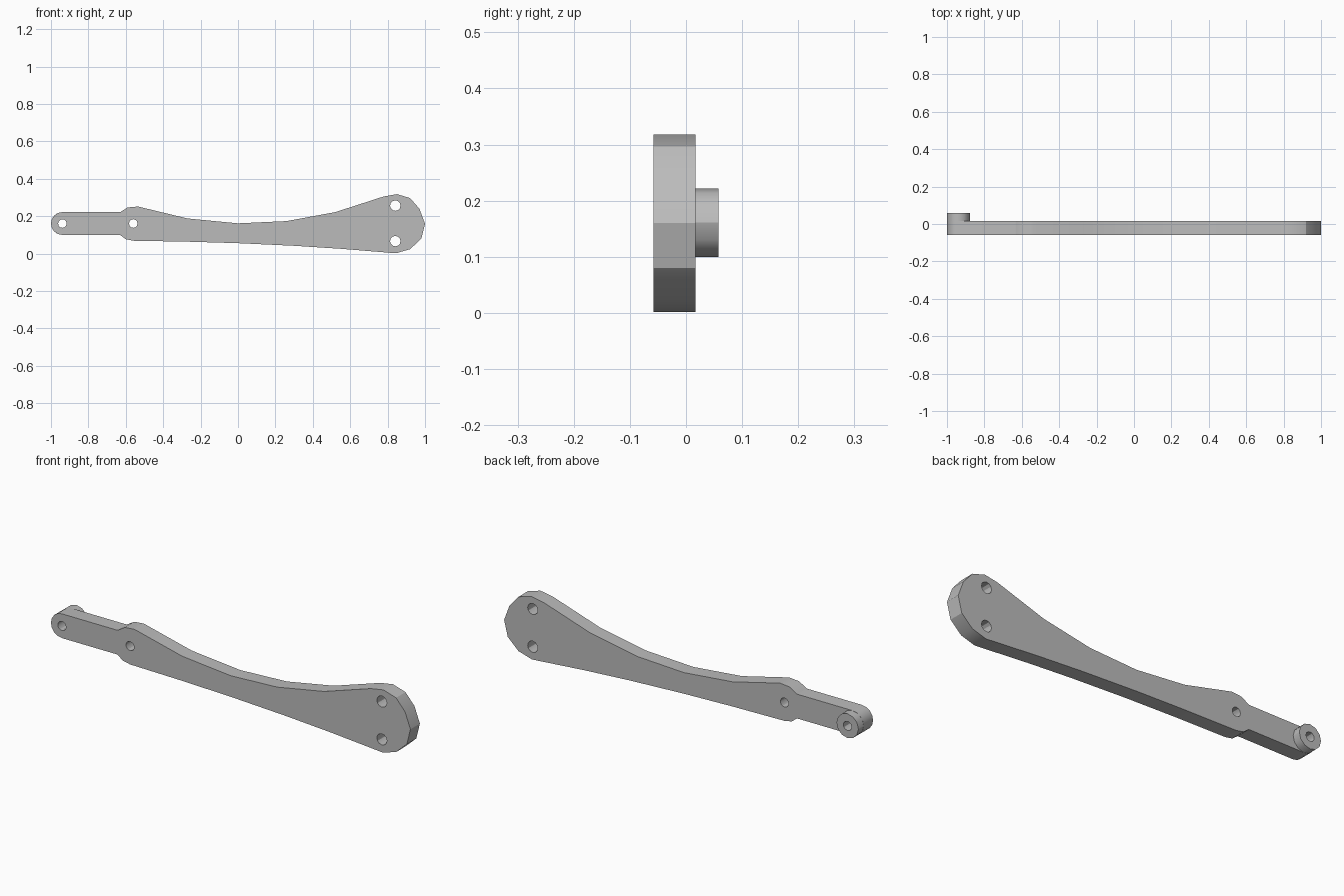
import bpy, bmesh
from math import sin, cos, pi, radians

cube = bpy.data.objects.get("Cube")
if cube:
    bpy.data.objects.remove(cube, do_unlink=True)

grey = bpy.data.materials.new("plain grey")
grey.use_nodes = True
grey.diffuse_color = (0.5, 0.5, 0.5, 1)
grey.node_tree.nodes["Principled BSDF"].inputs["Base Color"].default_value = (0.5, 0.5, 0.5, 1)


def arc(cx, cz, r, sides, start=0, sweep=2 * pi, closed=True):
    steps = sides if closed else sides + 1
    return [(cx + r * cos(start + sweep * i / sides),
             cz + r * sin(start + sweep * i / sides)) for i in range(steps)]


def plate(name, loops, y_front, y_back):
    """Extrude an outline (first loop) with holes (other loops) along y."""
    curve = bpy.data.curves.new(name + "_profile", "CURVE")
    curve.dimensions = "2D"
    curve.fill_mode = "BOTH"
    curve.extrude = (y_back - y_front) / 2
    for loop in loops:
        spline = curve.splines.new("POLY")
        spline.points.add(len(loop) - 1)
        for point, (x, z) in zip(spline.points, loop):
            point.co = (x, z, 0, 1)
        spline.use_cyclic_u = True
    helper = bpy.data.objects.new(name + "_profile", curve)
    bpy.context.collection.objects.link(helper)
    bpy.context.view_layer.update()
    graph = bpy.context.evaluated_depsgraph_get()
    mesh = bpy.data.meshes.new_from_object(helper.evaluated_get(graph))
    bpy.data.objects.remove(helper, do_unlink=True)

    # Weld the caps to the walls and stand the plate upright
    bm = bmesh.new()
    bm.from_mesh(mesh)
    bmesh.ops.remove_doubles(bm, verts=bm.verts, dist=0.0005)
    for v in bm.verts:
        x, z, depth = v.co
        v.co = (x, (y_front + y_back) / 2 - depth, z)
    bmesh.ops.recalc_face_normals(bm, faces=bm.faces)
    bm.to_mesh(mesh)
    bm.free()
    mesh.materials.clear()
    mesh.materials.append(grey)
    obj = bpy.data.objects.new(name, mesh)
    bpy.context.collection.objects.link(obj)
    bpy.ops.object.select_all(action="DESELECT")
    obj.select_set(True)
    bpy.context.view_layer.objects.active = obj
    bpy.ops.object.shade_smooth_by_angle(angle=radians(30))
    return obj


# Lever body: narrow shank, shoulder, waist and broad rounded head
pivot = (-0.939, 0.161)
upper = [(-0.63, 0.222), (-0.59, 0.247), (-0.535, 0.252), (-0.27, 0.188),
         (0, 0.162), (0.26, 0.174), (0.52, 0.222), (0.78, 0.306)]
head = [(0.85, 0.318), (0.92, 0.297), (0.97, 0.24), (1, 0.16),
        (0.98, 0.08), (0.92, 0.024), (0.845, 0.002)]
lower = [(0.55, 0.026), (0.3, 0.042), (0, 0.056), (-0.27, 0.064),
         (-0.56, 0.069), (-0.6, 0.077), (-0.63, 0.1)]
shank_end = arc(*pivot, 0.061, 8, -pi / 2, -pi, closed=False)
pivot_hole = arc(*pivot, 0.023, 12)
holes = [pivot_hole, arc(-0.56, 0.161, 0.023, 12),
         arc(0.841, 0.257, 0.028, 12), arc(0.841, 0.067, 0.028, 12)]
plate("lever_body", [upper + head + lower + shank_end] + holes, -0.058, 0.017)

# Raised pivot boss on the back of the shank end
plate("pivot_boss", [arc(*pivot, 0.061, 12), pivot_hole], 0.017, 0.058)
